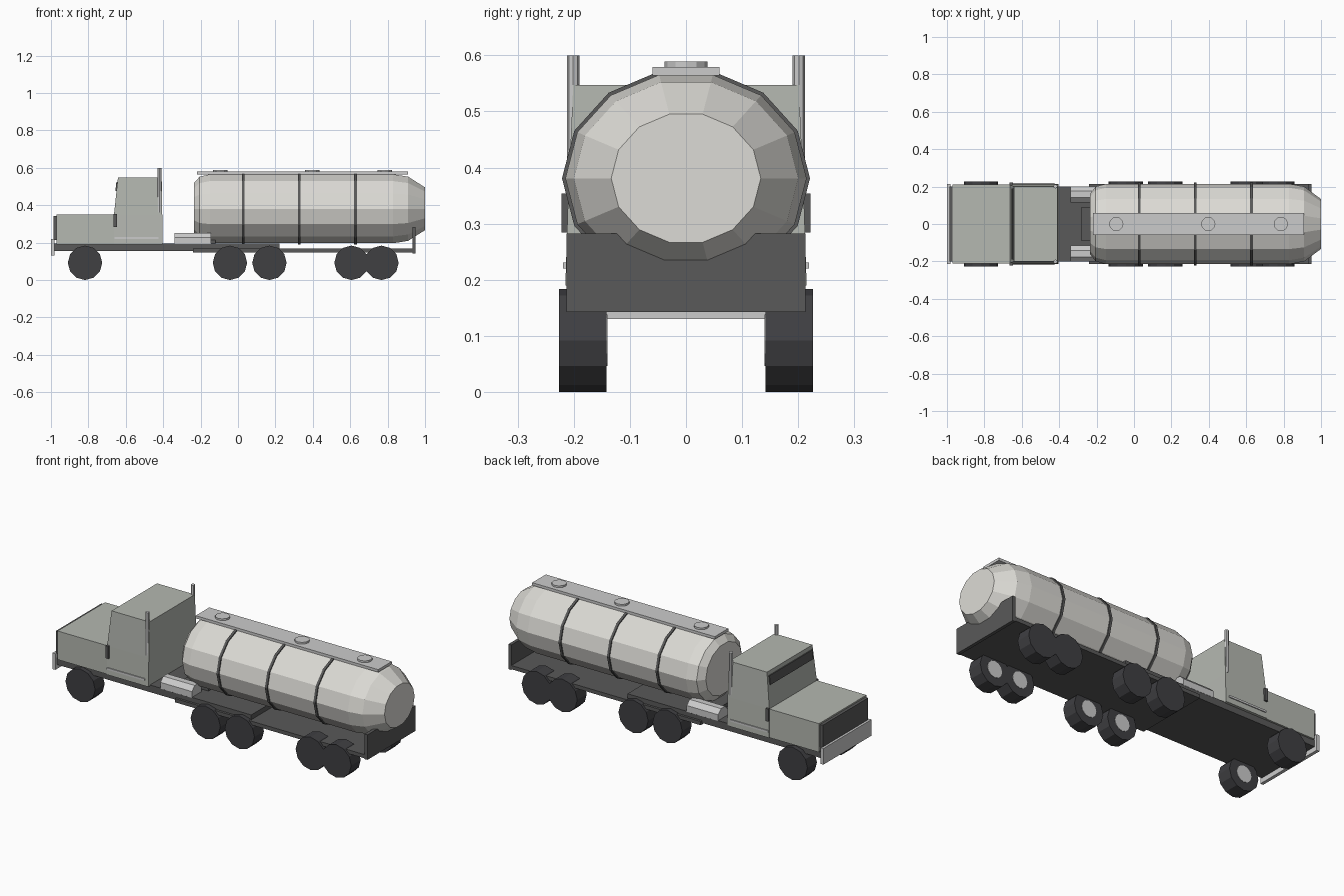
import bpy, math

if "Cube" in bpy.data.objects:
    bpy.data.objects.remove(bpy.data.objects["Cube"])


def mat(name, c):
    m = bpy.data.materials.new(name)
    m.diffuse_color = (*c, 1)
    m.use_nodes = True
    m.node_tree.nodes["Principled BSDF"].inputs["Base Color"].default_value = m.diffuse_color
    return m


PAINT = mat("cab_paint", (0.46, 0.48, 0.44))
TANK = mat("tank_shell", (0.72, 0.71, 0.67))
DARK = mat("dark_frame", (0.10, 0.10, 0.10))
RUBBER = mat("rubber", (0.05, 0.05, 0.055))
METAL = mat("metal", (0.55, 0.55, 0.55))


def mesh(name, verts, faces, m):
    me = bpy.data.meshes.new(name)
    me.from_pydata(verts, [], faces)
    ob = bpy.data.objects.new(name, me)
    bpy.context.collection.objects.link(ob)
    me.materials.append(m)
    return ob


def box(name, x, y, z, m):
    v = [(a, b, c) for a in x for b in y for c in z]
    f = [(0, 1, 3, 2), (4, 6, 7, 5), (0, 4, 5, 1), (2, 3, 7, 6), (0, 2, 6, 4), (1, 5, 7, 3)]
    return mesh(name, v, f, m)


def loft(name, stations, n, m, axis='X', center=(0, 0, 0), phase=0.0):
    """Capped tube through (position, radius_a, radius_b) rings along an axis."""
    v = []
    for p, ra, rb in stations:
        for i in range(n):
            t = phase + 2 * math.pi * i / n
            a, b = ra * math.cos(t), rb * math.sin(t)
            q = {'X': (p, a, b), 'Y': (b, p, a), 'Z': (a, b, p)}[axis]
            v.append(tuple(q[k] + center[k] for k in range(3)))
    f = [tuple(range(n))[::-1]]
    for s in range(len(stations) - 1):
        for i in range(n):
            j = (i + 1) % n
            f.append((s * n + i, s * n + j, (s + 1) * n + j, (s + 1) * n + i))
    f.append(tuple((len(stations) - 1) * n + i for i in range(n)))
    return mesh(name, v, f, m)


def cyl(name, p0, p1, r, n, m, axis, center, phase=0.0):
    return loft(name, [(p0, r, r), (p1, r, r)], n, m, axis, center, phase)


def span(s, a, b):
    return tuple(sorted((s * a, s * b)))


# Chassis and trailer frame
box("truck_chassis", (-0.98, 0.222), (-0.2, 0.2), (0.155, 0.195), DARK)
box("trailer_frame", (-0.24, 0.94), (-0.213, 0.213), (0.147, 0.168), DARK)
box("hitch_plate", (-0.28, -0.12), (-0.09, 0.09), (0.185, 0.215), DARK)
box("rear_plate", (0.932, 0.95), (-0.213, 0.213), (0.143, 0.283), DARK)

# Hood, grille and bumper
box("hood", (-0.97, -0.65), (-0.21, 0.21), (0.19, 0.35), PAINT)
box("grille", (-0.987, -0.968), (-0.2, 0.2), (0.215, 0.342), DARK)
box("bumper", (-1.0, -0.982), (-0.213, 0.213), (0.13, 0.22), METAL)

# Cab with slanted front and slightly tapered sides
prof = [(-0.663, 0.19, 0.215), (-0.663, 0.35, 0.21), (-0.642, 0.547, 0.201),
        (-0.408, 0.547, 0.201), (-0.405, 0.35, 0.21), (-0.405, 0.19, 0.215)]
k = len(prof)
verts = [(x, s * y, z) for s in (-1, 1) for x, z, y in prof]
faces = [(0, 5, 4, 1), (1, 4, 3, 2), (6, 7, 10, 11), (7, 8, 9, 10)]
faces += [(i, (i + 1) % k, (i + 1) % k + k, i + k) for i in range(k)]
mesh("cab", verts, faces, PAINT)

# Windshield strip following the slant
wx = lambda z: -0.663 + (z - 0.35) * 0.021 / 0.197
wv = [(wx(z) + d, y, z) for d in (-0.006, 0.006) for y in (-0.19, 0.19) for z in (0.475, 0.525)]
mesh("windshield", wv, [(0, 1, 3, 2), (4, 6, 7, 5), (0, 4, 5, 1), (2, 3, 7, 6), (0, 2, 6, 4), (1, 5, 7, 3)], DARK)

# Tank shell: (x, scale) rings with domed ends
ry, rz, zc = 0.215, 0.189, 0.381
rings = [(-0.235, 0.75), (-0.205, 0.93), (-0.15, 1), (0.83, 1), (0.91, 0.93), (1.0, 0.62)]
loft("tank", [(x, ry * s, rz * s) for x, s in rings], 14, TANK, 'X', (0, 0, zc))

# Tank bands
for x in (0.028, 0.328, 0.628):
    loft("tank_band", [(x - 0.007, ry + 0.006, rz + 0.006), (x + 0.007, ry + 0.006, rz + 0.006)],
         14, DARK, 'X', (0, 0, zc))

# Walkway and hatches
box("walkway", (-0.22, 0.91), (-0.06, 0.06), (0.564, 0.579), METAL)
for x in (-0.095, 0.397, 0.785):
    cyl("hatch", 0.575, 0.589, 0.038, 12, METAL, 'Z', (x, 0, 0))

# Paired parts on both sides
for s in (-1, 1):
    for x in (-0.818, -0.043, 0.168, 0.607, 0.767):
        a, b = span(s, 0.142, 0.226)
        cyl("wheel", a, b, 0.092, 12, RUBBER, 'Y', (x, 0, 0.092))
        a, b = span(s, 0.140, 0.16)
        cyl("wheel_hub", a, b, 0.046, 12, METAL, 'Y', (x, 0, 0.092))
    cyl("fuel_tank", -0.34, -0.145, 0.046, 8, METAL, 'X', (0, s * 0.158, 0.21), math.pi / 8)
    cyl("exhaust_stack", 0.36, 0.6, 0.011, 8, METAL, 'Z', (-0.42, s * 0.201, 0))
    box("mirror", (-0.665, -0.648), span(s, 0.205, 0.222), (0.284, 0.354), DARK)
    box("step_rail", (-0.66, -0.425), span(s, 0.205, 0.219), (0.22, 0.231), METAL)
